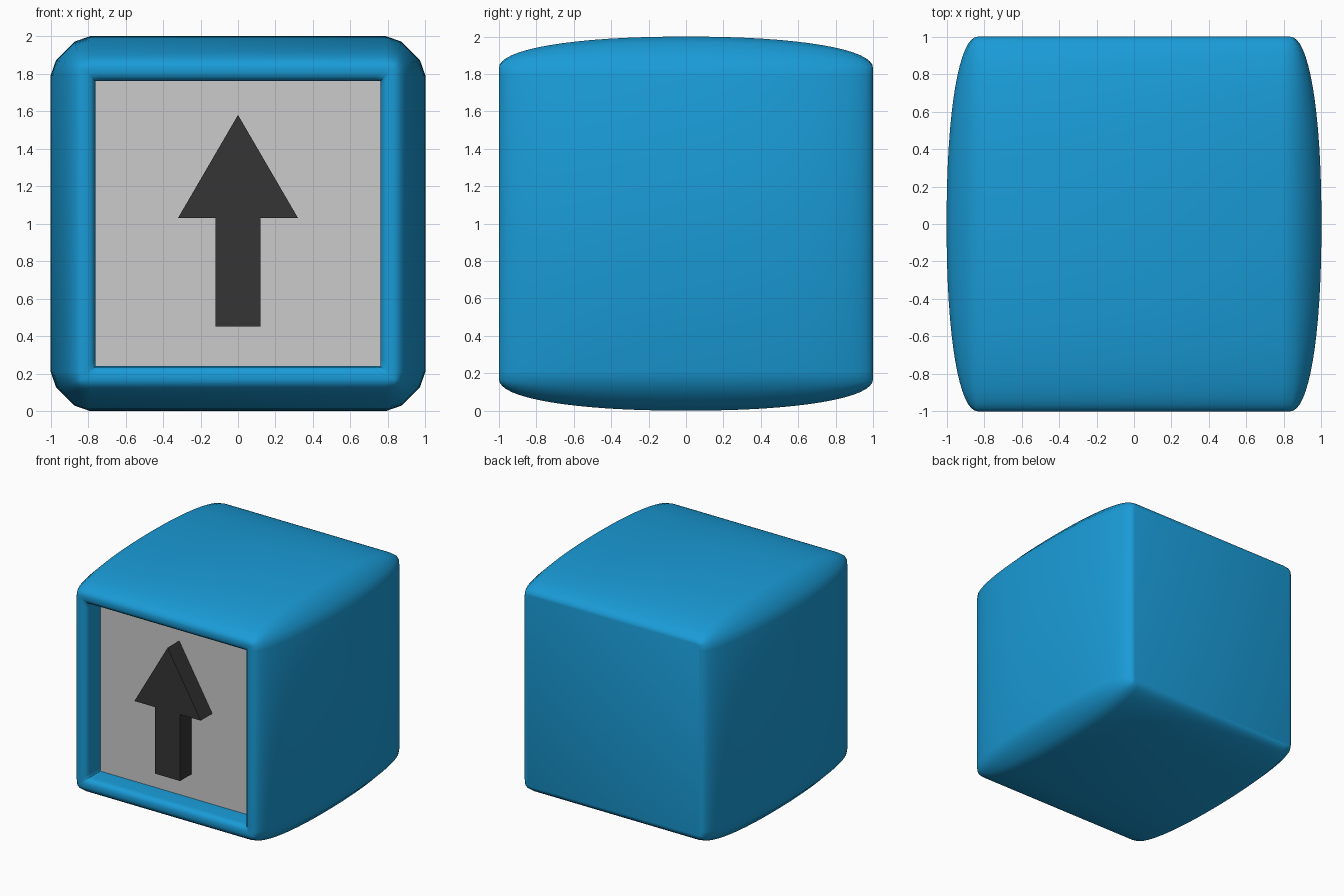
import bpy, bmesh, math

if "Cube" in bpy.data.objects:
    bpy.data.objects.remove(bpy.data.objects["Cube"])

W = 0.83      # half size of the end faces
BULGE = 0.17  # how far the sides swell at mid depth
PANEL_Y = -0.80


def material(name, rgb):
    m = bpy.data.materials.new(name)
    m.diffuse_color = (*rgb, 1)
    m.use_nodes = True
    m.node_tree.nodes["Principled BSDF"].inputs["Base Color"].default_value = m.diffuse_color
    return m


def finish(name, bm, mat=None, angle=None):
    bmesh.ops.recalc_face_normals(bm, faces=bm.faces)
    mesh = bpy.data.meshes.new(name)
    bm.to_mesh(mesh)
    bm.free()
    ob = bpy.data.objects.new(name, mesh)
    bpy.context.collection.objects.link(ob)
    if mat:
        mesh.materials.append(mat)
    if angle:
        bpy.ops.object.select_all(action='DESELECT')
        ob.select_set(True)
        bpy.context.view_layer.objects.active = ob
        bpy.ops.object.shade_smooth_by_angle(angle=math.radians(angle))
    return ob


def ring(bm, y, w, h):
    """Square section with four swollen sides and softly chamfered corners."""
    corner = [(w + h, w - 0.04), (w + 0.83 * h, w + 0.25 * h),
              (w + 0.25 * h, w + 0.83 * h), (w - 0.04, w + h)]
    pts = []
    for q in range(4):
        c, s = round(math.cos(q * math.pi / 2)), round(math.sin(q * math.pi / 2))
        pts += [(c * a - s * b, s * a + c * b) for a, b in corner]
    return [bm.verts.new((x, y, z + 1)) for x, z in pts]


blue = material("blue", (0.01, 0.33, 0.68))
dark = material("dark", (0.035, 0.035, 0.035))

# Hollow-fronted body: recess wall, rounded rim, bulging outer skin, flat back
bm = bmesh.new()
sections = [(PANEL_Y, 0.76, 0.001), (-0.95, 0.76, 0.001), (-0.975, 0.765, 0.001),
            (-0.992, 0.78, 0.001), (-1.0, 0.80, 0.001)]
N = 32
for i in range(N + 1):
    t = -math.pi / 2 + math.pi * i / N
    y = math.copysign(abs(math.sin(t)) ** (2 / 2.2), math.sin(t))
    h = BULGE * max(0, math.cos(t)) ** (2 / 2.2)
    sections.append((y, W, max(h, 0.002)))
rings = [ring(bm, *s) for s in sections]
for a, b in zip(rings, rings[1:]):
    for i in range(len(a)):
        j = (i + 1) % len(a)
        bm.faces.new((a[i], a[j], b[j], b[i]))
bm.faces.new(rings[-1])
bm.faces.new(rings[0])
finish("body", bm, blue, 50)

# Recessed grey panel
bm = bmesh.new()
bmesh.ops.create_cube(bm, size=1)
for v in bm.verts:
    v.co = (v.co.x * 1.52, PANEL_Y + 0.005 + v.co.y * 0.03, 1 + v.co.z * 1.52)
finish("front_panel", bm)

# Raised arrow
bm = bmesh.new()
half = [(0.12, 0.45), (0.12, 1.03), (0.32, 1.03)]
outline = half + [(0, 1.58)] + [(-x, z) for x, z in reversed(half)]
face = bm.faces.new([bm.verts.new((x, -0.97, z)) for x, z in outline])
ext = bmesh.ops.extrude_face_region(bm, geom=[face], use_keep_orig=True)
for g in ext["geom"]:
    if isinstance(g, bmesh.types.BMVert):
        g.co.y = PANEL_Y
finish("arrow", bm, dark)
